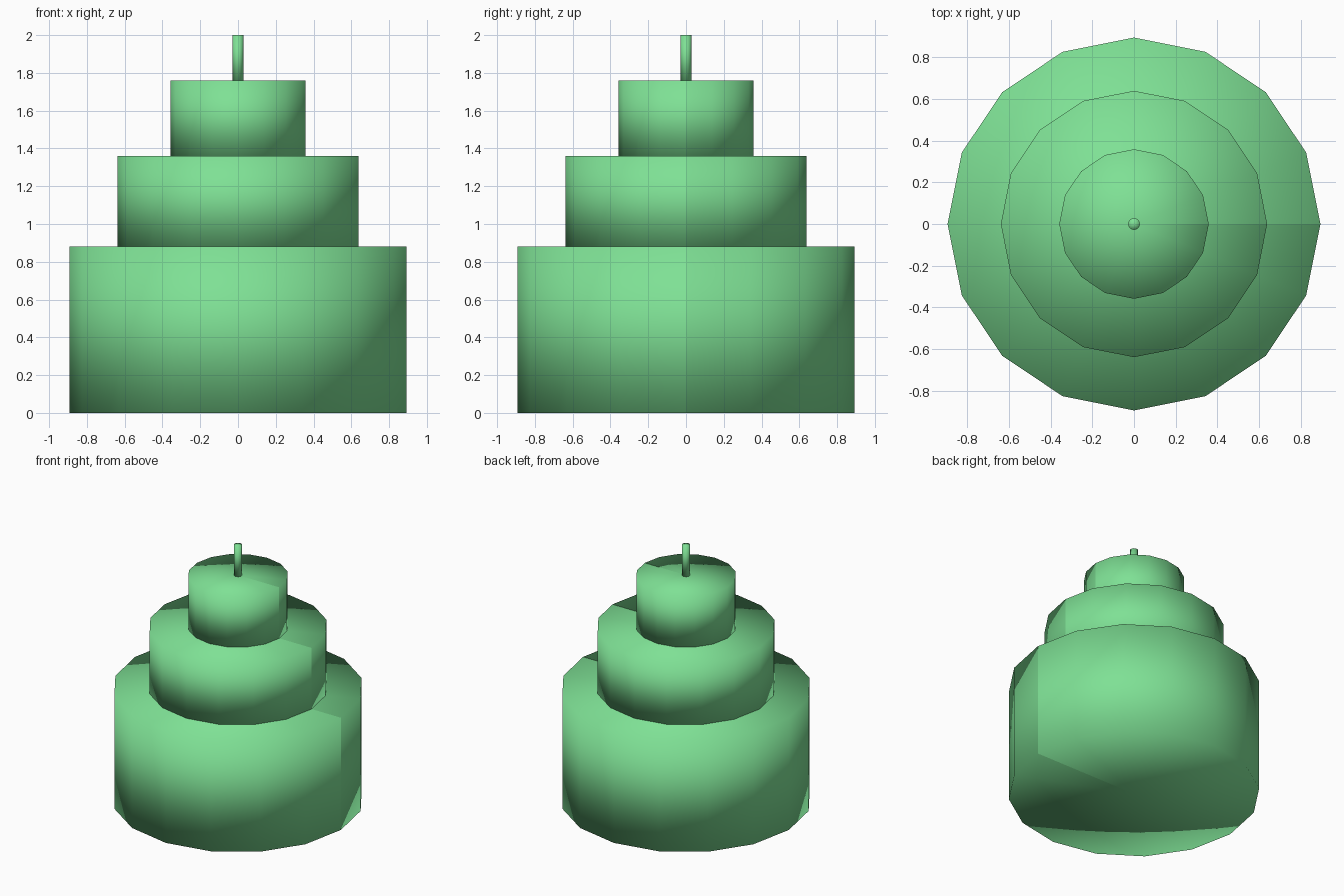
import bpy
import bmesh
from mathutils import Matrix

cube = bpy.data.objects.get("Cube")
if cube:
    bpy.data.objects.remove(cube, do_unlink=True)

# One flat colour for everything
green = bpy.data.materials.new("mint_green")
green.use_nodes = True
colour = (0.21, 0.75, 0.30, 1.0)
green.diffuse_color = colour
green.node_tree.nodes["Principled BSDF"].inputs["Base Color"].default_value = colour


def add_drum(name, radius, bottom, top, sides=16):
    """Closed, soft-shaded cylinder with fan caps and one shading seam on +x."""
    bm = bmesh.new()
    bmesh.ops.create_cone(
        bm, cap_ends=True, cap_tris=True, segments=sides,
        radius1=radius, radius2=radius, depth=top - bottom,
        matrix=Matrix.Translation((0, 0, (bottom + top) / 2)))
    for face in bm.faces:
        face.smooth = True
    # Seam from the bottom centre, up the +x side, to the top centre
    for edge in bm.edges:
        if all(abs(v.co.y) < 1e-4 and v.co.x > -1e-4 for v in edge.verts):
            edge.smooth = False
    mesh = bpy.data.meshes.new(name)
    bm.to_mesh(mesh)
    bm.free()
    mesh.materials.append(green)
    obj = bpy.data.objects.new(name, mesh)
    bpy.context.collection.objects.link(obj)
    return obj


# Three stacked tiers and the thin candle on top
add_drum("bottom_tier", 0.893, 0.0, 0.88)
add_drum("middle_tier", 0.638, 0.88, 1.36)
add_drum("top_tier", 0.358, 1.36, 1.76)
add_drum("candle", 0.028, 1.76, 2.0)
